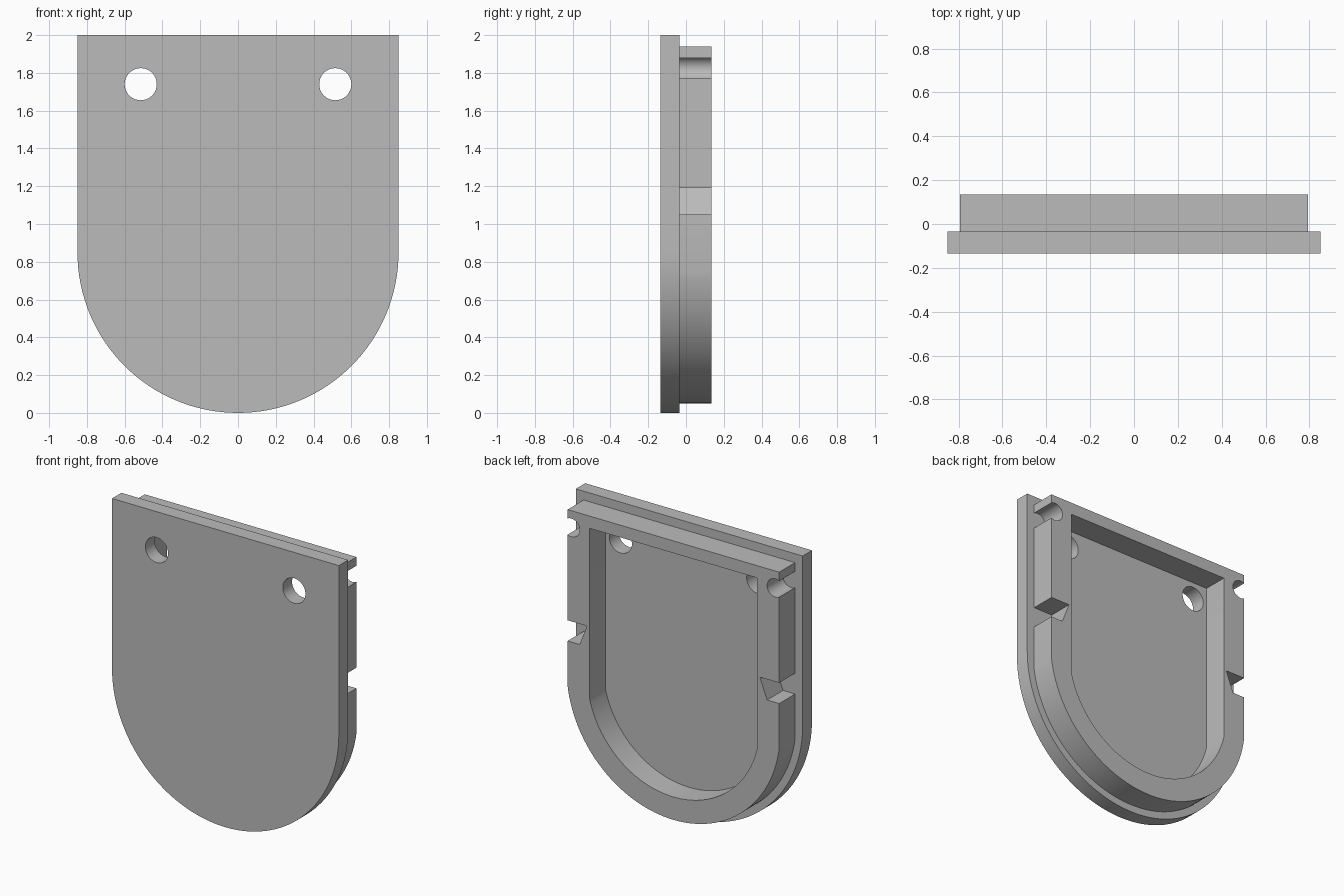
import bpy, bmesh
from math import pi, sin, cos, asin, acos, radians

old = bpy.data.objects.get("Cube")
if old:
    bpy.data.objects.remove(old, do_unlink=True)

GREY = (0.5, 0.5, 0.5)
grey = bpy.data.materials.new("plain grey")
grey.use_nodes = True
grey.diffuse_color = (*GREY, 1)
grey.node_tree.nodes["Principled BSDF"].inputs["Base Color"].default_value = (*GREY, 1)

ARC_Z = 0.85                        # shared centre of the rounded bottoms
FRONT, STEP, BACK = -0.135, -0.035, 0.135


def arc(cx, cz, r, start, end, n):
    """Points along an arc in the x-z plane."""
    angles = [start + (end - start) * i / n for i in range(n + 1)]
    return [(cx + r * cos(a), cz + r * sin(a)) for a in angles]


def shield(half, top, r, side=()):
    """Flat top, straight sides with optional notches, round bottom."""
    a = acos(min(1, half / r))
    right = [(half, top), *side]
    left = [(-x, z) for x, z in reversed(right)]
    return right + arc(0, ARC_Z, r, -a, a - pi, 64) + left


def extrude_outlines(name, outlines, y0, y1):
    """Fill an outline and its holes, then give it thickness along y."""
    bm = bmesh.new()
    for pts in outlines:
        vs = [bm.verts.new((x, y0, z)) for x, z in pts]
        for a, b in zip(vs, vs[1:] + vs[:1]):
            bm.edges.new((a, b))
    bmesh.ops.triangle_fill(bm, edges=bm.edges[:], use_beauty=True)
    ext = bmesh.ops.extrude_face_region(bm, geom=bm.faces[:])["geom"]
    moved = [v for v in ext if isinstance(v, bmesh.types.BMVert)]
    bmesh.ops.translate(bm, verts=moved, vec=(0, y1 - y0, 0))
    bmesh.ops.recalc_face_normals(bm, faces=bm.faces[:])
    mesh = bpy.data.meshes.new(name)
    bm.to_mesh(mesh)
    bm.free()
    mesh.materials.append(grey)
    obj = bpy.data.objects.new(name, mesh)
    bpy.context.collection.objects.link(obj)
    bpy.ops.object.select_all(action="DESELECT")
    obj.select_set(True)
    bpy.context.view_layer.objects.active = obj
    bpy.ops.object.shade_smooth_by_angle(angle=radians(20))
    return obj


# Front plate with two round holes
holes = [arc(s * 0.515, 1.74, 0.085, 0, 2 * pi, 40)[:-1] for s in (-1, 1)]
extrude_outlines("front_plate", [shield(0.85, 2.0, 0.85), *holes], FRONT, STEP)

# Back rim: round notch near the top, slanted notch halfway down each side
HALF = 0.793
NOTCH_R, NOTCH_HALF = 0.062, 0.055
gap = asin(NOTCH_HALF / NOTCH_R)
round_notch = arc(HALF - NOTCH_R * cos(gap), 1.825, NOTCH_R, gap, 2 * pi - gap, 24)
slant_notch = [(HALF, 1.19), (HALF - 0.145, 1.19), (HALF - 0.09, 1.05), (HALF, 1.05)]
outer = shield(HALF, 1.94, 0.80, round_notch + slant_notch)
inner = shield(0.627, 1.857, 0.645)
extrude_outlines("back_rim", [outer, inner], STEP, BACK)
